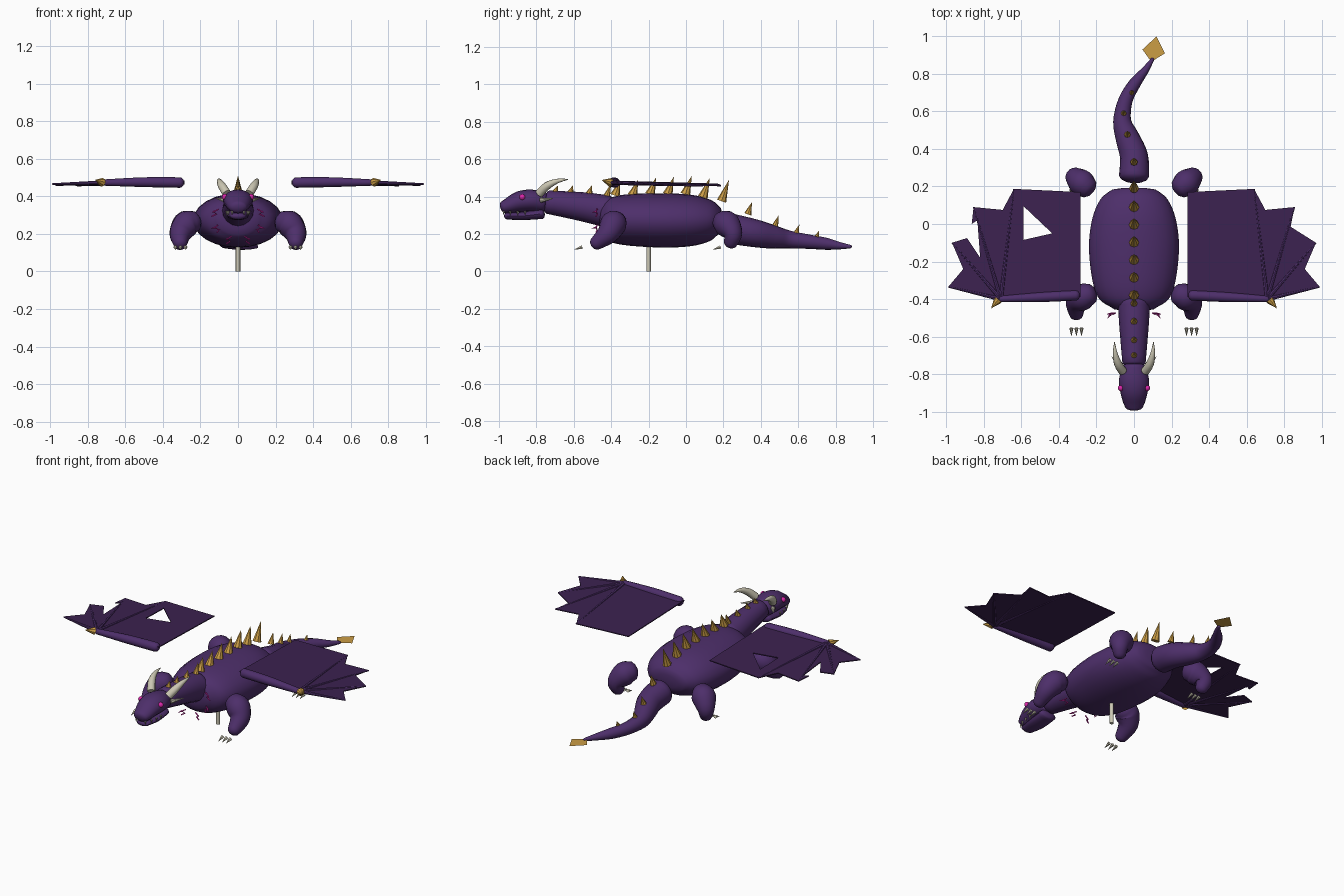
import bpy, bmesh
from math import sin, cos, pi
from mathutils import Vector as V

if "Cube" in bpy.data.objects:
    bpy.data.objects.remove(bpy.data.objects["Cube"])


def material(name, r, g, b):
    m = bpy.data.materials.new(name)
    m.diffuse_color = (r, g, b, 1)
    m.use_nodes = True
    m.node_tree.nodes["Principled BSDF"].inputs["Base Color"].default_value = m.diffuse_color
    return m


PURPLE = material("purple_hide", 0.075, 0.028, 0.145)
DARK = material("dark_membrane", 0.045, 0.016, 0.08)
GOLD = material("gold", 0.6, 0.34, 0.06)
BONE = material("bone", 0.6, 0.57, 0.45)
PINK = material("magenta", 0.7, 0.02, 0.4)


def finish(name, bm, mat, smooth=True):
    bmesh.ops.recalc_face_normals(bm, faces=bm.faces)
    me = bpy.data.meshes.new(name)
    bm.to_mesh(me)
    bm.free()
    me.materials.append(mat)
    ob = bpy.data.objects.new(name, me)
    bpy.context.collection.objects.link(ob)
    if smooth:
        bpy.ops.object.select_all(action='DESELECT')
        ob.select_set(True)
        bpy.context.view_layer.objects.active = ob
        bpy.ops.object.shade_smooth_by_angle(angle=0.7)
    return ob


def spline(rows, steps):
    """Catmull-Rom through rows of numbers."""
    out = []
    for i in range(len(rows) - 1):
        p = [rows[max(0, min(len(rows) - 1, i + k))] for k in (-1, 0, 1, 2)]
        for s in range(steps):
            t = s / steps
            out.append([0.5 * (2 * b + (c - a) * t + (2 * a - 5 * b + 4 * c - d) * t * t
                               + (3 * b - a - 3 * c + d) * t ** 3) for a, b, c, d in zip(*p)])
    return out + [list(rows[-1])]


def loft(bm, rows, side=(1, 0, 0), n=16, steps=4, cap=(0, 0)):
    """Tube along rows of (x, y, z, r_side, r_up); cap = bulge of the round ends."""
    rows = spline([r if len(r) == 5 else (*r, r[3]) for r in rows], steps)
    pts = [V(r[:3]) for r in rows]
    side = V(side)
    rings = []
    for i, r in enumerate(rows):
        t = (pts[min(i + 1, len(pts) - 1)] - pts[max(i - 1, 0)]).normalized()
        side = (side - t * side.dot(t)).normalized()
        up = t.cross(side)
        ring = [(pts[i], 1)]
        if i == 0 and cap[0]:
            ring = [(pts[0] - t * cap[0] * sin(a), cos(a)) for a in (1.4, 1.0, 0.5)] + ring
        if i == len(rows) - 1 and cap[1]:
            ring += [(pts[-1] + t * cap[1] * sin(a), cos(a)) for a in (0.5, 1.0, 1.4)]
        for c, k in ring:
            rings.append([bm.verts.new(c + side * cos(2 * pi * j / n) * r[3] * k
                                       + up * sin(2 * pi * j / n) * r[4] * k) for j in range(n)])
    for a, b in zip(rings, rings[1:]):
        for j in range(n):
            bm.faces.new((a[j], a[(j + 1) % n], b[(j + 1) % n], b[j]))
    bm.faces.new(rings[0])
    bm.faces.new(rings[-1])


def tube(name, rows, mat, **kw):
    bm = bmesh.new()
    loft(bm, rows, **kw)
    return finish(name, bm, mat)


def cone(bm, base, tip, r, n=8):
    base, tip = V(base), V(tip)
    q = (tip - base).to_track_quat('Z', 'Y')
    ring = [bm.verts.new(base + q @ V((r * cos(2 * pi * j / n), r * sin(2 * pi * j / n), 0))) for j in range(n)]
    top = bm.verts.new(tip)
    for j in range(n):
        bm.faces.new((ring[j], ring[(j + 1) % n], top))
    bm.faces.new(ring)


# Torso, neck and tail
tube("body", [(0, -.445, .275, .12, .09), (0, -.40, .275, .185, .12), (0, -.30, .275, .222, .138),
              (0, -.12, .272, .24, .145), (0, .03, .272, .222, .137), (0, .13, .272, .18, .11),
              (0, .175, .27, .13, .075)], PURPLE, n=24, cap=(.02, .018))
tube("neck", [(0, -.42, .32, .086), (0, -.55, .345, .078), (0, -.74, .37, .062)], PURPLE, cap=(.03, .02))
tube("tail", [(0, .255, .225, .08), (0, .36, .205, .075), (-.035, .46, .185, .064), (-.063, .55, .17, .048),
              (-.045, .66, .158, .038), (.005, .75, .147, .032), (.06, .82, .137, .02), (.1, .88, .132, .009)],
     PURPLE, cap=(.035, .005))

# Flat diamond at the end of the tail
bm = bmesh.new()
bm.faces.new([bm.verts.new((x, y, .132)) for x, y in ((.092, .865), (.165, .91), (.12, 1.0), (.045, .93))])
finish("tail_blade", bm, GOLD, False)

# Head and jaw
tube("head", [(0, -.76, .37, .062, .055), (0, -.83, .378, .08, .059), (0, -.89, .372, .074, .056),
              (0, -.945, .352, .06, .043), (0, -.975, .342, .048, .034)], PURPLE, cap=(.018, .018))
tube("lower_jaw", [(0, -.77, .308, .055, .028), (0, -.87, .296, .056, .022), (0, -.955, .295, .042, .018)],
     PURPLE, cap=(.015, .018))

# Back spikes: (x, y, base z, height, radius)
bm = bmesh.new()
spikes = [(0, -.70, .42, .04, .019), (0, -.62, .415, .045, .02), (0, -.52, .41, .05, .021),
          (0, -.43, .385, .085, .023), (0, .19, .375, .115, .026),
          (0, .33, .305, .065, .02), (-.035, .475, .24, .06, .018),
          (-.055, .59, .205, .045, .015), (-.012, .70, .185, .032, .013)]
spikes += [(0, -.38 + .094 * i, .405 + .006 * (i in (2, 3, 4)) - .01 * (i == 5), .08 + .005 * i, .027)
           for i in range(6)]
for x, y, z, h, r in spikes:
    cone(bm, (x, y, z), (x, y + h * .35, z + h), r)
finish("back_spikes", bm, GOLD, False)

# Wing outlines, written for +x; the torn one is flipped to -x
CLEAN = [(.285, -.39), (.285, .17), (.64, .187), (.70, .075), (.855, .09), (.835, -.015),
         (.97, -.10), (.91, -.24), (.99, -.335), (.71, -.405)]
TORN = CLEAN[:5] + [(.865, .0), (.835, .02), (.82, -.18), (.89, -.075)] + CLEAN[6:]
HOLE = [(.59, .096), (.436, -.05), (.59, -.085)]


def wing_z(x, y):
    return .482 - .02 * (x - .29) - .028 * (y + .4)


for s, word in ((1, "right"), (-1, "left")):
    # Membrane
    bm = bmesh.new()
    for loop in ([CLEAN] if s > 0 else [TORN, HOLE]):
        vs = [bm.verts.new((s * x, y, wing_z(x, y))) for x, y in loop]
        for i in range(len(vs)):
            bm.edges.new((vs[i - 1], vs[i]))
    bmesh.ops.triangle_fill(bm, edges=bm.edges[:], use_beauty=True, use_dissolve=False)
    wing = finish(word + "_wing_membrane", bm, DARK, False)
    mod = wing.modifiers.new("thickness", 'SOLIDIFY')
    mod.thickness, mod.offset = .006, 0

    # Wing arm, fingers and wrist claw
    tube(word + "_wing_arm", [(s * .31, -.38, .474, .028), (s * .5, -.39, .476, .026), (s * .71, -.40, .474, .017)],
         PURPLE, side=(0, 1, 0), n=12, cap=(.022, .012))
    bm = bmesh.new()
    for x, y in ((.64, .187), (.855, .09), (.97, -.10), (.99, -.335)):
        loft(bm, [(s * .71, -.40, .474, .012), (s * x, y, wing_z(x, y), .004)], side=(0, 0, 1), n=8, steps=1)
    finish(word + "_wing_fingers", bm, PURPLE)
    bm = bmesh.new()
    cone(bm, (s * .725, -.405, .475), (s * .762, -.45, .488), .024)
    finish(word + "_wing_claw", bm, GOLD, False)

    # Legs
    tube(word + "_front_leg", [(s * .24, -.375, .265, .06), (s * .275, -.39, .25, .071), (s * .307, -.42, .20, .058),
                               (s * .308, -.48, .15, .038)], PURPLE, side=(0, 1, 0), cap=(.04, .03))
    tube(word + "_hind_leg", [(s * .25, .195, .265, .06), (s * .28, .22, .25, .071), (s * .315, .25, .20, .052),
                              (s * .308, .24, .155, .038)], PURPLE, side=(0, 1, 0), cap=(.04, .032))
    # Claws
    bm = bmesh.new()
    for y in (-.555, .185):
        for dx in (-.027, 0, .027):
            cone(bm, (s * .307 + dx, y, .13), (s * .307 + dx, y - .045, .115), .011, 6)
    finish(word + "_claws", bm, BONE)

    # Horns and cheek spikes
    tube(word + "_horn", [(s * .06, -.785, .415, .024), (s * .085, -.745, .455, .022), (s * .1, -.69, .482, .013),
                          (s * .104, -.63, .492, .002)], BONE, n=10)
    bm = bmesh.new()
    cone(bm, (s * .07, -.775, .38), (s * .12, -.705, .39), .014)
    finish(word + "_cheek_spike", bm, BONE)

    # Eye and fangs
    bm = bmesh.new()
    bmesh.ops.create_uvsphere(bm, u_segments=12, v_segments=8, radius=.016)
    bmesh.ops.translate(bm, verts=bm.verts, vec=(s * .07, -.875, .397))
    finish(word + "_eye", bm, PINK)
    bm = bmesh.new()
    for x, y in ((.032, -.975), (.05, -.94), (.058, -.90), (.06, -.86)):
        cone(bm, (s * x, y, .322), (s * x, y, .298), .007, 6)
    finish(word + "_fangs", bm, BONE)

    # Jagged glowing cracks on the chest
    bm = bmesh.new()
    for cx, cz, slant in ((.11, .31, .5), (.115, .225, -.4), (.04, .165, .3)):
        rows = [(s * (cx + (.012 if i % 2 else -.006) + .012 * slant * i), -.475 - .006 * (i % 2),
                 cz + .022 - .013 * i, .004) for i in range(4)]
        loft(bm, rows, side=(0, 1, 0), n=5, steps=1)
        cone(bm, rows[1][:3], (s * (cx + .03), -.505, cz + .005), .006, 5)
    finish(word + "_chest_cracks", bm, PINK, False)

# Support post under the belly
tube("support_post", [(0, -.2, 0, .012), (0, -.2, .14, .012)], BONE, n=12, steps=1)
